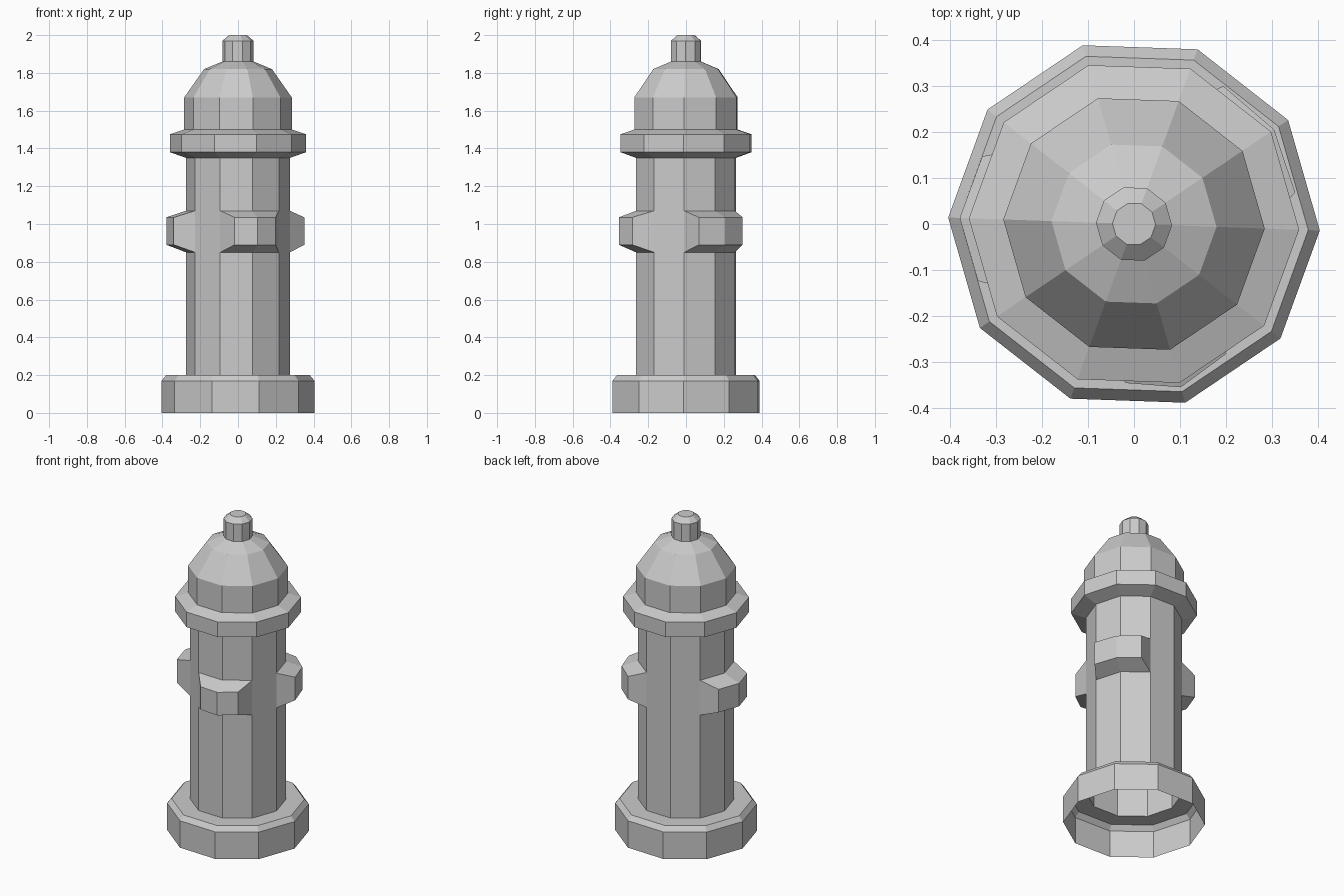
import bpy, bmesh, math

if "Cube" in bpy.data.objects:
    bpy.data.objects.remove(bpy.data.objects["Cube"])

SIDES = 10
TURN = -2  # degrees, rotation of the decagon


def polar(r, deg, z):
    a = math.radians(deg)
    return (r * math.cos(a), r * math.sin(a), z)


def finish(bm, name):
    bmesh.ops.recalc_face_normals(bm, faces=bm.faces)
    mesh = bpy.data.meshes.new(name)
    bm.to_mesh(mesh)
    bm.free()
    obj = bpy.data.objects.new(name, mesh)
    bpy.context.collection.objects.link(obj)
    return obj


def lathe(profile, cap=False):
    """Revolve (radius, z) points into a faceted open shell."""
    bm = bmesh.new()
    rings = [[bm.verts.new(polar(r, TURN + 36 * k, z)) for k in range(SIDES)]
             for r, z in profile]
    for lo, hi in zip(rings, rings[1:]):
        for k in range(SIDES):
            n = (k + 1) % SIDES
            bm.faces.new((lo[k], lo[n], hi[n], hi[k]))
    if cap:
        bm.faces.new(rings[-1])
    return bm, rings


# Base: hollow, open underneath
finish(lathe([(0.405, 0), (0.405, 0.17), (0.38, 0.2), (0.275, 0.2)])[0], "base")

# Barrel with three nozzles, each pulled out of two neighbouring facets
Z0, Z1 = 0.85, 1.07
bm, rings = lathe([(0.275, 0.2), (0.275, Z0), (0.275, Z1), (0.275, 1.35)])
lo, hi = rings[1], rings[2]
# middle corner index, half angle, side radius, middle radius
for mid, half, r_side, r_mid in ((8, 19, 0.347, 0.37),
                                 (1, 23, 0.358, 0.368),
                                 (5, 22, 0.362, 0.38)):
    idx = [(mid + d) % SIDES for d in (-1, 0, 1)]
    for a, b in zip(idx, idx[1:]):
        wall = next(f for f in lo[a].link_faces
                    if {lo[a], lo[b], hi[a], hi[b]} == set(f.verts))
        bm.faces.remove(wall)
    ends = [(r_side, -half), (r_mid, 0), (r_side, half)]
    centre = TURN + 36 * mid
    low = [bm.verts.new(polar(r, centre + d, 0.89)) for r, d in ends]
    top = [bm.verts.new(polar(r, centre + d, 1.035)) for r, d in ends]
    for k in (0, 1):
        a, b = idx[k], idx[k + 1]
        bm.faces.new((low[k], low[k + 1], top[k + 1], top[k]))
        bm.faces.new((lo[a], lo[b], low[k + 1], low[k]))
        bm.faces.new((top[k], top[k + 1], hi[b], hi[a]))
    for k in (0, 2):
        bm.faces.new((lo[idx[k]], low[k], top[k], hi[idx[k]]))
finish(bm, "barrel_with_nozzles")

# Collar flange
finish(lathe([(0.275, 1.35), (0.36, 1.38), (0.36, 1.475), (0.285, 1.5)])[0], "collar")

# Domed bonnet
finish(lathe([(0.285, 1.5), (0.285, 1.67), (0.18, 1.82), (0.083, 1.86)])[0], "bonnet")

# Top nut
finish(lathe([(0.083, 1.86), (0.083, 1.97), (0.047, 2.0)], cap=True)[0], "top_nut")
